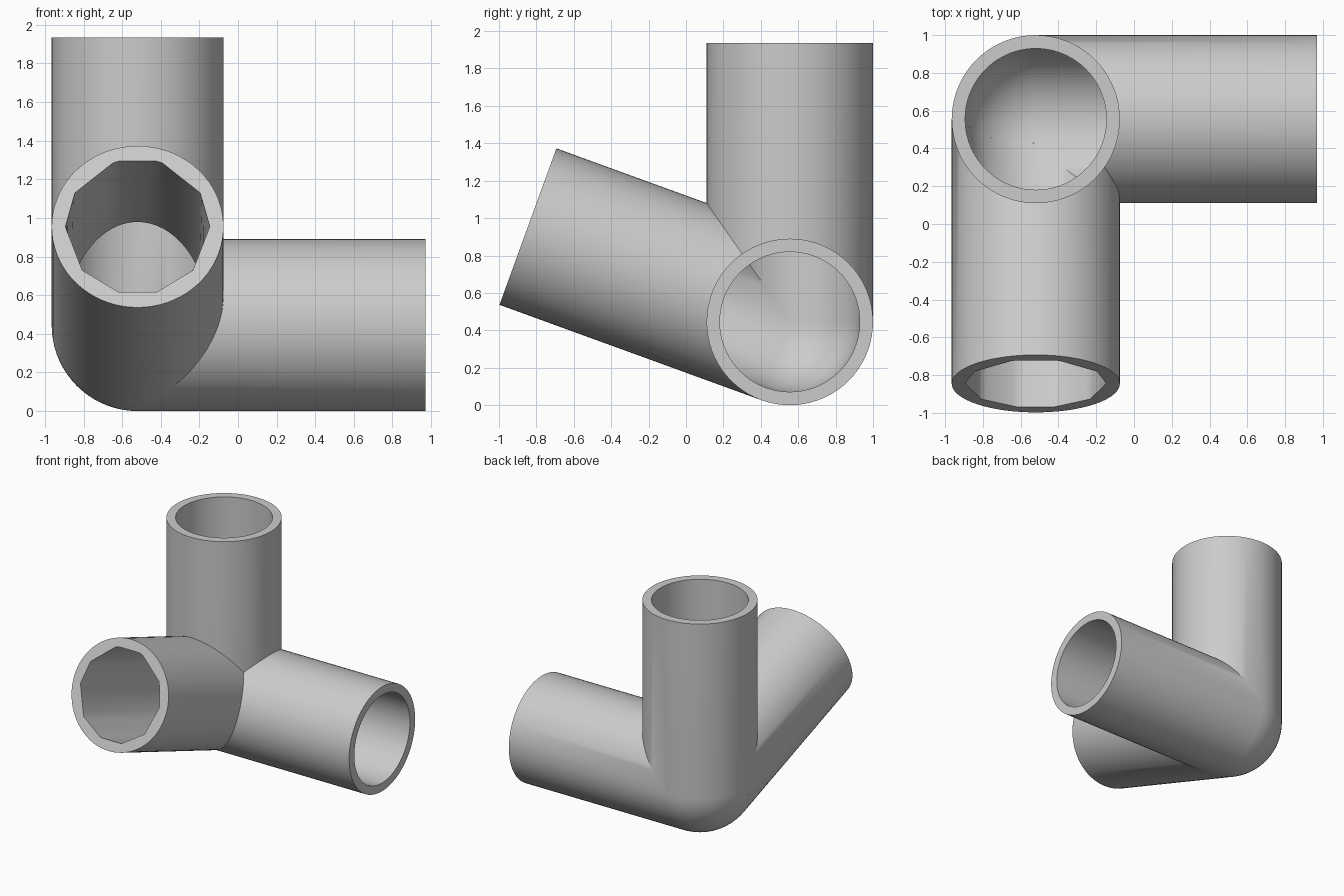
import bpy, bmesh
from math import sin, cos, radians
from mathutils import Vector

if "Cube" in bpy.data.objects:
    bpy.data.objects.remove(bpy.data.objects["Cube"])

CENTRE = Vector((-0.52, 0.555, 0.445))
OUTER, BORE, LENGTH, SIDES = 0.445, 0.374, 1.49, 72
TILT = radians(20)
X, Z = Vector((1, 0, 0)), Vector((0, 0, 1))
FRONT = Vector((0, -cos(TILT), sin(TILT)))
ARMS = [X, Z, FRONT]
# corner angles of the faceted mouth of the front bore
CORNERS = [0, 30, 70, 75, 105, 110, 150, 180, 220, 255, 285, 320, 360]


def round_bore(angle):
    return BORE


def faceted_bore(angle):
    for a, b in zip(CORNERS, CORNERS[1:]):
        if a <= angle < b:
            return BORE * cos(radians(b - a) / 2) / cos(radians(angle - (a + b) / 2))


def clip(bm, normal):
    """Keep only the side of the plane through the joint that normal points to."""
    bmesh.ops.bisect_plane(bm, geom=bm.verts[:] + bm.edges[:] + bm.faces[:], dist=1e-6,
                           plane_co=(0, 0, 0), plane_no=normal, clear_inner=True)


def add_arm(mesh, axis, mouth):
    """Hollow tube along axis, mitred against the other arms."""
    bm = bmesh.new()
    u = Z.copy() if axis == X else X.copy()
    v = axis.cross(u)
    if axis == FRONT:
        v = -v if v.z < 0 else v
    rings = []
    for along, radius in ((0, lambda a: OUTER), (LENGTH, lambda a: OUTER),
                          (LENGTH, mouth), (0.55, round_bore), (0, round_bore)):
        ring = []
        for i in range(SIDES):
            deg = i * 360 / SIDES
            a = radians(deg)
            ring.append(bm.verts.new(axis * along + (u * cos(a) + v * sin(a)) * radius(deg)))
        rings.append(ring)
    flip = u.cross(v).dot(axis) < 0
    for low, high in zip(rings, rings[1:]):
        for i in range(SIDES):
            j = (i + 1) % SIDES
            quad = [low[i], low[j], high[j], high[i]]
            bm.faces.new(quad[::-1] if flip else quad)
    clip(bm, axis)
    for other in ARMS:
        if other != axis:
            clip(bm, axis - other)
    append(mesh, bm)


def add_elbow(mesh, radius, inside):
    """Rounded corner: the part of a sphere behind all three arms."""
    bm = bmesh.new()
    bmesh.ops.create_uvsphere(bm, u_segments=SIDES, v_segments=SIDES // 2, radius=radius)
    if inside:
        bmesh.ops.reverse_faces(bm, faces=bm.faces[:])
    for axis in ARMS:
        clip(bm, -axis)
    append(mesh, bm)


def append(mesh, bm):
    part = bpy.data.meshes.new("part")
    bm.to_mesh(part)
    bm.free()
    mesh.from_mesh(part)
    bpy.data.meshes.remove(part)


# Three arms and the rounded corner, welded into one fitting
fitting = bmesh.new()
for axis in ARMS:
    add_arm(fitting, axis, faceted_bore if axis == FRONT else round_bore)
add_elbow(fitting, OUTER, False)
add_elbow(fitting, BORE, True)
bmesh.ops.remove_doubles(fitting, verts=fitting.verts[:], dist=0.0005)

data = bpy.data.meshes.new("pipe_corner")
fitting.to_mesh(data)
fitting.free()
pipe = bpy.data.objects.new("pipe_corner", data)
pipe.location = CENTRE
bpy.context.collection.objects.link(pipe)

# Plain grey
grey = bpy.data.materials.new("light_grey")
grey.use_nodes = True
colour = (0.6, 0.6, 0.6, 1)
grey.diffuse_color = colour
grey.node_tree.nodes["Principled BSDF"].inputs["Base Color"].default_value = colour
data.materials.append(grey)

bpy.ops.object.select_all(action="DESELECT")
pipe.select_set(True)
bpy.context.view_layer.objects.active = pipe
bpy.ops.object.shade_smooth_by_angle(angle=radians(30))
